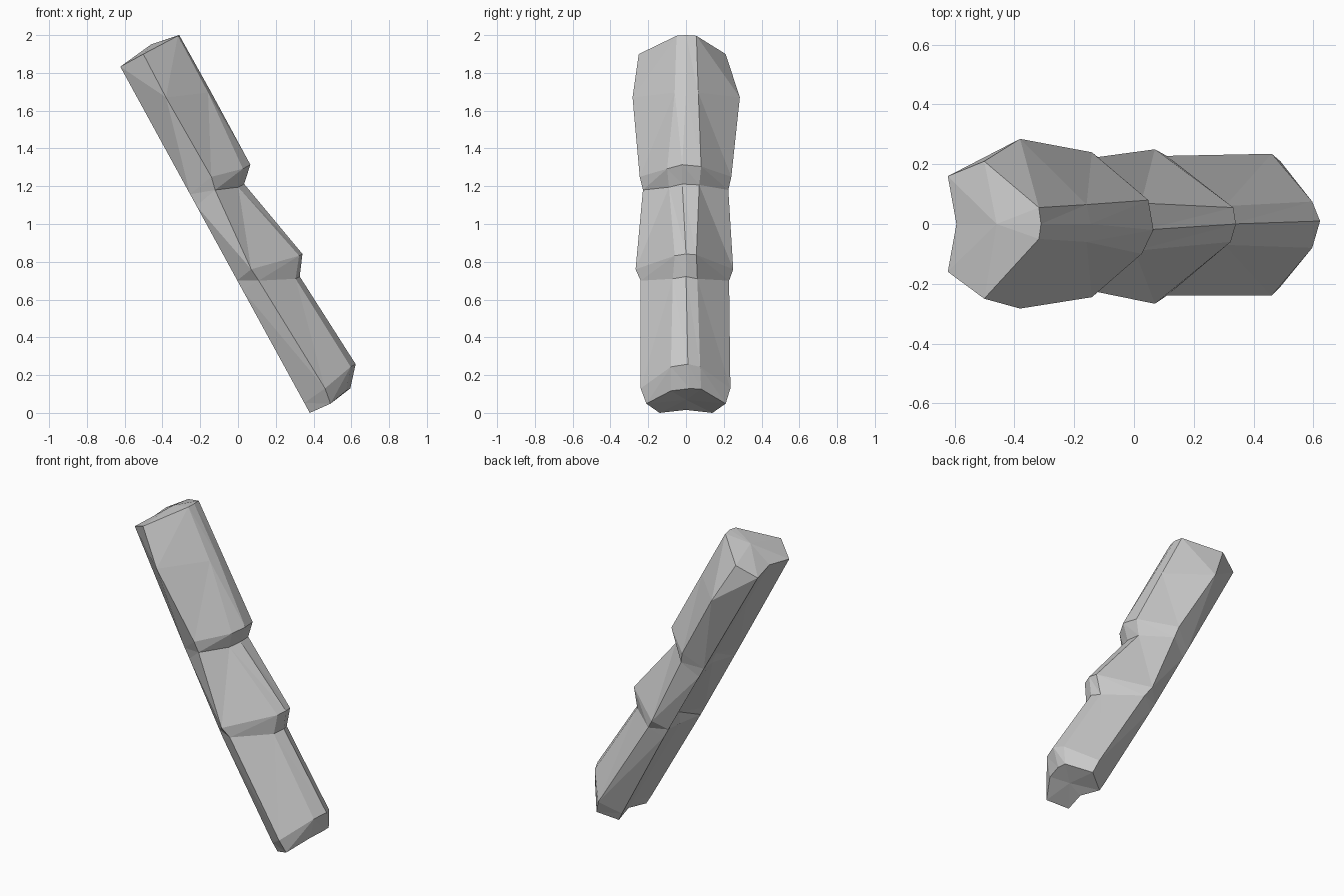
import bpy, bmesh
from mathutils import Vector

cube = bpy.data.objects.get("Cube")
if cube:
    bpy.data.objects.remove(cube, do_unlink=True)

# Leaning frame: along the stalk, and outward towards its ridge
BASE = Vector((0.38, 0, 0))
ALONG = Vector((-0.48, 0, 0.877))
OUT = Vector((0.877, 0, 0.48))


def place(t, n, y):
    return BASE + ALONG * t + OUT * n + Vector((0, y, 0))


# Rings: side (t, n, y right, y left), ridge (t, n, y),
# right and left ridge edges (y, drop), back corner (t, y), groove depth
RINGS = [
    ((-0.01, 0.12, -0.21, 0.21), (0.01, 0.25, 0.02), (-0.08, 0.025), (0.08, 0.005), (0, 0.14), 0.033),
    ((0.075, 0.133, -0.24, 0.235), (0.11, 0.337, 0.01), (-0.08, 0.03), (0.075, 0.03), (0.06, 0.15), 0.033),
    ((0.744, 0.099, -0.24, 0.228), (0.659, 0.3, 0), (-0.07, 0.025), (0.06, 0.025), (0.74, 0.185), 0.02),
    ((0.816, 0.093, -0.267, 0.25), (0.757, 0.37, 0), (-0.06, 0.02), (0.055, 0.01), (0.8, 0.185), 0.06),
    ((1.276, 0.127, -0.228, 0.224), (1.23, 0.277, -0.02), (-0.09, 0.035), (0.07, 0.01), (1.25, 0.18), 0.035),
    ((1.347, 0.143, -0.245, 0.24), (1.304, 0.355, -0.02), (-0.1, 0.045), (0.08, 0.02), (1.32, 0.18), 0.045),
    ((1.831, 0.134, -0.283, 0.285), (1.747, 0.357, 0), (-0.06, 0.015), (0.065, 0.015), (1.75, 0.17), 0.035),
    ((2.09, 0.139, -0.25, 0.21), (2.087, 0.354, 0), (-0.05, 0.008), (0.055, 0.008), (2.09, 0.16), 0.033),
]
BACK_EDGES = (1, 6)   # wall strips between back corner and side
SIDE_TIPS = (2, 6)    # side points, where the wall folds meet
SWELL = 5             # ring whose wall folds run up to the widest ring

bm = bmesh.new()
loops = []
for (t, n, right, left), (rt, rn, ry), (er, dr), (el, dl), (bt, by), groove in RINGS:
    points = [(bt, groove, 0), (bt, 0, -by), (t, n, right), (rt, rn - dr, er),
              (rt, rn, ry), (rt, rn - dl, el), (t, n, left), (bt, 0, by)]
    loops.append([bm.verts.new(place(*p)) for p in points])

# Folded side walls between neighbouring rings
for k, (low, high) in enumerate(zip(loops, loops[1:])):
    for i in range(len(low)):
        j = (i + 1) % len(low)
        rising = i in SIDE_TIPS
        if k == SWELL and i in BACK_EDGES:
            rising = not rising
        if rising:
            bm.faces.new((low[i], low[j], high[j]))
            bm.faces.new((low[i], high[j], high[i]))
        else:
            bm.faces.new((low[i], low[j], high[i]))
            bm.faces.new((low[j], high[j], high[i]))

# End caps: slightly hollow at the foot, domed at the tip
for loop, centre in ((loops[0], (0.008, 0.13, 0)), (loops[-1], (2.115, 0.2, 0))):
    hub = bm.verts.new(place(*centre))
    for i in range(len(loop)):
        bm.faces.new((loop[i], loop[(i + 1) % len(loop)], hub))

bmesh.ops.recalc_face_normals(bm, faces=bm.faces)
mesh = bpy.data.meshes.new("segmented_stalk")
bm.to_mesh(mesh)
bm.free()
stalk = bpy.data.objects.new("segmented_stalk", mesh)
bpy.context.collection.objects.link(stalk)

# Plain grey finish
grey = bpy.data.materials.new("light_grey")
grey.use_nodes = True
colour = (0.58, 0.58, 0.58, 1)
grey.diffuse_color = colour
grey.node_tree.nodes["Principled BSDF"].inputs["Base Color"].default_value = colour
mesh.materials.append(grey)
